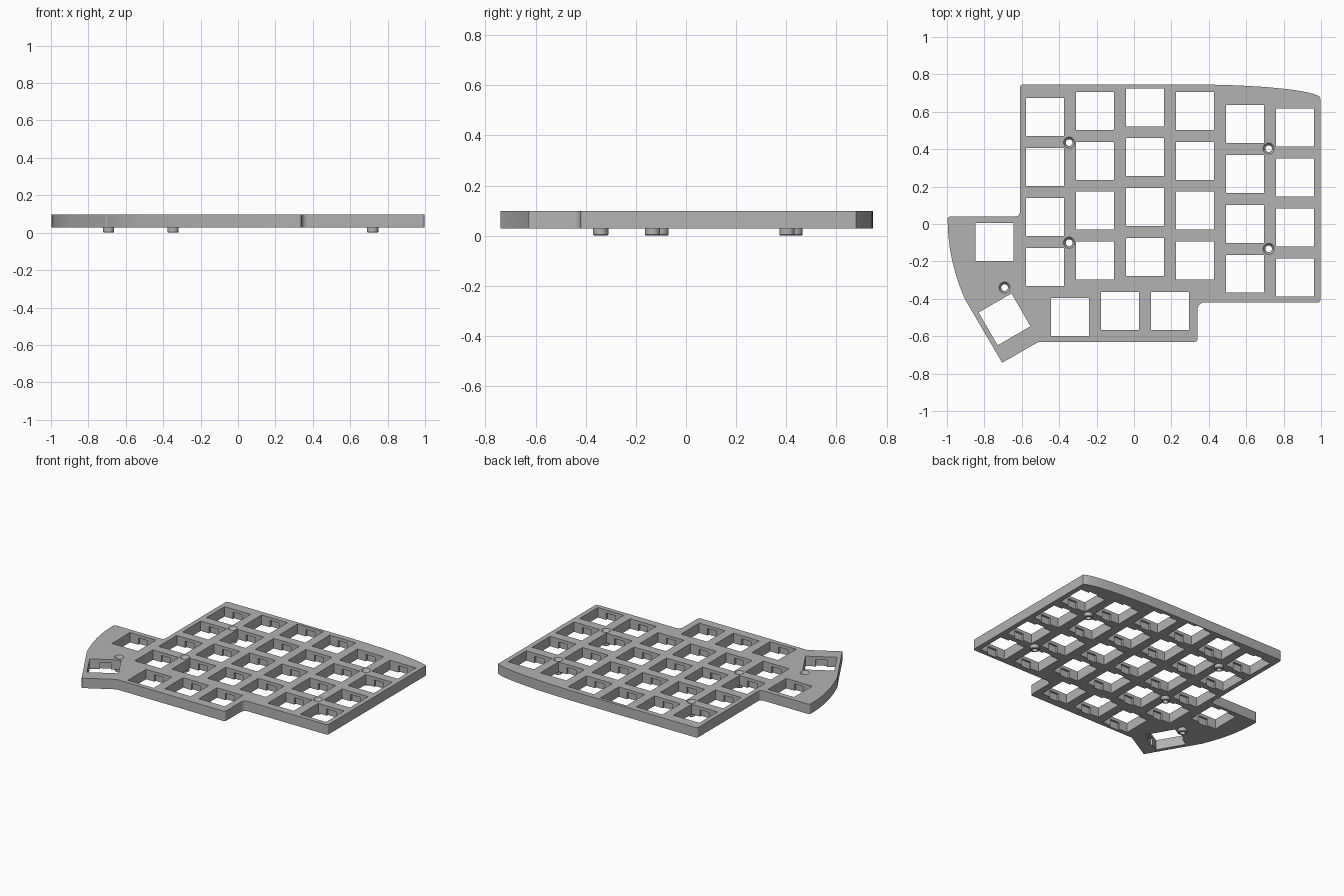
import bpy, bmesh, math
from mathutils import Matrix, Vector

if "Cube" in bpy.data.objects:
    bpy.data.objects.remove(bpy.data.objects["Cube"])

Z0, Z1 = 0.028, 0.098      # plate underside and top
LIP = 0.022                # thickness above the clip notches
HOLE, PITCH = 0.203, 0.267

grey = bpy.data.materials.new("plain_grey")
grey.diffuse_color = (0.45, 0.45, 0.45, 1)
grey.use_nodes = True
grey.node_tree.nodes["Principled BSDF"].inputs["Base Color"].default_value = grey.diffuse_color


def make(name, bm):
    bmesh.ops.recalc_face_normals(bm, faces=bm.faces)
    me = bpy.data.meshes.new(name)
    bm.to_mesh(me)
    bm.free()
    me.materials.append(grey)
    ob = bpy.data.objects.new(name, me)
    bpy.context.collection.objects.link(ob)
    return ob


def box(bm, mat, size, offset):
    m = mat @ Matrix.Translation(offset) @ Matrix.Diagonal((*size, 1))
    bmesh.ops.create_cube(bm, size=1, matrix=m)


def lathe(bm, profile, x, y, n=32):
    # closed (radius, z) profile turned around a vertical axis
    rings = [[bm.verts.new((x + r * math.cos(a), y + r * math.sin(a), z)) for r, z in profile]
             for a in (2 * math.pi * i / n for i in range(n))]
    for i in range(n):
        a, b = rings[i], rings[(i + 1) % n]
        for j in range(len(profile)):
            k = (j + 1) % len(profile)
            bm.faces.new((a[j], b[j], b[k], a[k]))


def outline(corners, steps=6):
    # round each corner (x, y, radius) with a tangent arc
    pts = []
    for i, (x, y, r) in enumerate(corners):
        p = Vector((x, y))
        if r == 0:
            pts.append(p)
            continue
        u = (Vector(corners[i - 1][:2]) - p).normalized()
        v = (Vector(corners[(i + 1) % len(corners)][:2]) - p).normalized()
        half = u.angle(v) / 2
        c = p + (u + v).normalized() * (r / math.sin(half))
        a = p + u * (r / math.tan(half)) - c
        b = p + v * (r / math.tan(half)) - c
        sweep = a.angle_signed(b)
        pts += [c + Matrix.Rotation(-sweep * k / steps, 2) @ a for k in range(steps + 1)]
    return pts


# plate outline, with a drooping back edge and a bowed thumb edge
back = [(0.30 + 0.70 * math.sin(t), 0.67 + 0.076 * math.cos(t), 0)
        for t in (math.pi / 2 * k / 14 for k in range(14))]
bow = [(-0.905 - 0.091 * (1 - (1 - t) ** 2), -0.40 + 0.42 * t, 0)
       for t in (k / 12 for k in range(12))]
corners = [(-0.61, 0.746, 0.018)] + back + [
    (0.996, 0.665, 0), (0.996, -0.42, 0.012), (0.34, -0.42, 0.035), (0.34, -0.63, 0.016),
    (-0.51, -0.63, 0), (-0.705, -0.742, 0.006)] + bow + [
    (-0.997, 0.04, 0.015), (-0.61, 0.04, 0.025)]
bm = bmesh.new()
face = bm.faces.new([bm.verts.new((p.x, p.y, Z0)) for p in outline(corners)])
ext = bmesh.ops.extrude_face_region(bm, geom=[face])
bmesh.ops.translate(bm, vec=(0, 0, Z1 - Z0),
                    verts=[g for g in ext["geom"] if isinstance(g, bmesh.types.BMVert)])
plate = make("switch_plate", bm)

# switch positions: staggered columns plus thumb keys (x, y, angle)
keys = [(-0.475 + PITCH * c, top - PITCH * r, 0)
        for c, top in enumerate((0.572, 0.605, 0.624, 0.605, 0.535, 0.515)) for r in range(4)]
keys += [(-0.747, -0.097, 0), (-0.342, -0.497, 0), (-0.075, -0.465, 0), (0.192, -0.465, 0),
         (-0.692, -0.51, 30)]
screws = [(-0.347, 0.435), (-0.347, -0.1), (0.72, 0.403), (0.72, -0.133), (-0.692, -0.34)]

holes, notches, sinks = bmesh.new(), bmesh.new(), bmesh.new()
for x, y, ang in keys:
    m = Matrix.Translation((x, y, 0)) @ Matrix.Rotation(math.radians(ang), 4, 'Z')
    box(holes, m, (HOLE, HOLE, 0.3), (0, 0, 0.06))
    # clip notches below the lip
    box(notches, m, (0.072, HOLE + 0.028, 0.1), (0, 0, Z1 - LIP - 0.05))
# countersunk screw holes
for x, y in screws:
    lathe(sinks, [(0, -0.1), (0.018, -0.1), (0.018, Z1 - 0.02), (0.030, Z1), (0.030, 0.2), (0, 0.2)], x, y)
bmesh.ops.remove_doubles(sinks, verts=sinks.verts, dist=1e-5)
bmesh.ops.dissolve_degenerate(sinks, edges=sinks.edges, dist=1e-6)

bpy.context.view_layer.objects.active = plate
for name, b in (("hole_cutter", holes), ("notch_cutter", notches), ("screw_cutter", sinks)):
    cutter = make(name, b)
    mod = plate.modifiers.new(name, 'BOOLEAN')
    mod.operation, mod.solver, mod.object = 'DIFFERENCE', 'EXACT', cutter
    bpy.ops.object.modifier_apply(modifier=name)
    bpy.data.objects.remove(cutter)

# tubular standoffs under the screw holes
bm = bmesh.new()
for x, y in screws:
    lathe(bm, [(0.018, 0), (0.026, 0), (0.030, 0.004), (0.030, Z0), (0.018, Z0)], x, y)
standoffs = make("standoffs", bm)

for ob in (plate, standoffs):
    bpy.ops.object.select_all(action='DESELECT')
    ob.select_set(True)
    bpy.context.view_layer.objects.active = ob
    bpy.ops.object.shade_smooth_by_angle(angle=math.radians(30))
